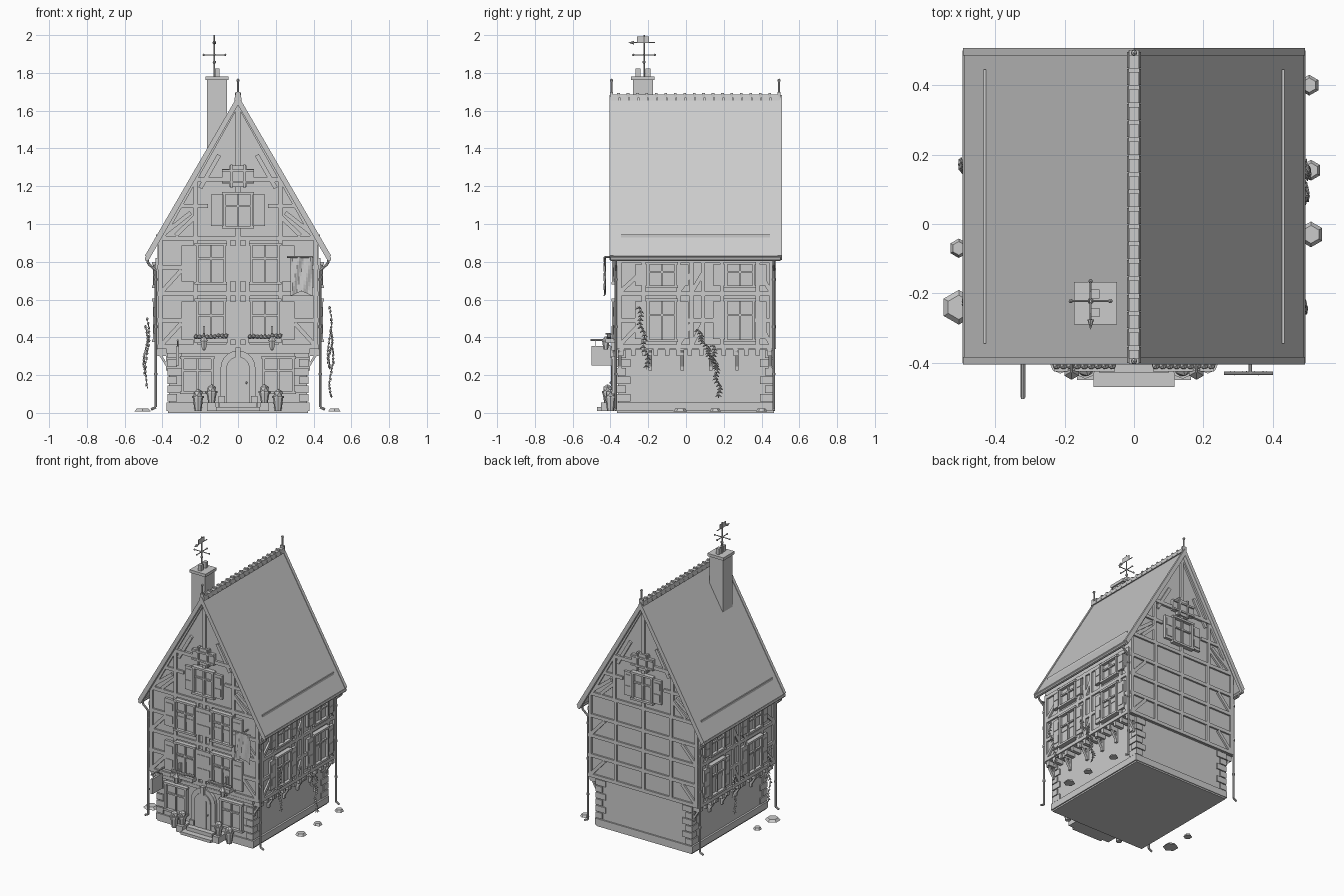
import bpy, bmesh, math, random
from mathutils import Matrix, Vector

random.seed(4)
if "Cube" in bpy.data.objects:
    bpy.data.objects.remove(bpy.data.objects["Cube"])

grey = bpy.data.materials.new("plain grey")
grey.use_nodes = True
GREY = (0.6, 0.6, 0.6, 1)
grey.diffuse_color = GREY
grey.node_tree.nodes["Principled BSDF"].inputs["Base Color"].default_value = GREY


# Wall frames: local axes are along the wall, out of the wall, up
def frame(along, out, origin):
    m = Matrix((along, out, (0, 0, 1))).transposed().to_4x4()
    m.translation = origin
    return m


WORLD = Matrix()
FRONT = frame((1, 0, 0), (0, -1, 0), (0, -0.365, 0))
BACK = frame((1, 0, 0), (0, 1, 0), (0, 0.465, 0))
LEFT = frame((0, 1, 0), (1, 0, 0), (0.425, 0, 0))
RIGHT = frame((0, 1, 0), (-1, 0, 0), (-0.425, 0, 0))


class Part:
    def __init__(self, name, m=WORLD):
        self.name, self.m, self.bm = name, m, bmesh.new()

    def box(self, u0, u1, n0, n1, z0, z1, local=WORLD):
        m = Matrix.Translation(((u0 + u1) / 2, (n0 + n1) / 2, (z0 + z1) / 2))
        s = Matrix.Diagonal((u1 - u0, n1 - n0, z1 - z0, 1))
        bmesh.ops.create_cube(self.bm, size=1, matrix=self.m @ local @ m @ s)
        return self

    # straight timber lying on a wall between two (along, up) points
    def bar(self, p, q, w=0.022, d=0.012):
        a, b = Vector(p), Vector(q)
        t = b - a
        r = Matrix.Translation((a.x, 0, a.y)) @ Matrix.Rotation(-math.atan2(t.y, t.x), 4, 'Y')
        return self.box(0, t.length, -0.005, d, -w / 2, w / 2, r)

    def rod(self, p, q, r1, r2=None, n=8):
        a, b = self.m @ Vector(p), self.m @ Vector(q)
        t = b - a
        m = Matrix.Translation((a + b) / 2) @ t.to_track_quat('Z', 'Y').to_matrix().to_4x4()
        bmesh.ops.create_cone(self.bm, cap_ends=True, segments=n, radius1=r1,
                              radius2=r1 if r2 is None else r2, depth=t.length, matrix=m)
        return self

    def ball(self, p, r):
        bmesh.ops.create_icosphere(self.bm, subdivisions=1, radius=r,
                                   matrix=Matrix.Translation(self.m @ Vector(p)))
        return self

    # outline of (along, up) points pushed from depth n0 to n1
    def prism(self, pts, n0, n1):
        a, b = [[self.bm.verts.new(self.m @ Vector((u, n, z))) for u, z in pts] for n in (n0, n1)]
        self.bm.faces.new(a)
        self.bm.faces.new(b)
        for i in range(len(a)):
            j = (i + 1) % len(a)
            self.bm.faces.new((a[i], a[j], b[j], b[i]))
        return self

    def done(self):
        bmesh.ops.recalc_face_normals(self.bm, faces=self.bm.faces)
        me = bpy.data.meshes.new(self.name)
        self.bm.to_mesh(me)
        self.bm.free()
        me.materials.append(grey)
        bpy.context.collection.objects.link(bpy.data.objects.new(self.name, me))


# Walls and roof
Part("stone_base").box(-.365, .365, -.36, .46, .01, .34).done()
Part("plinth").box(-.378, .378, -.37, .47, .01, .055).done()
Part("upper_walls").prism([(-.425, .335), (.425, .335), (.425, .9), (0, 1.65), (-.425, .9)], -.365, .465).done()
Part("roof").prism([(0, 1.675), (.49, .83), (.48, .812), (0, 1.64), (-.48, .812), (-.49, .83)], -.4, .5).done()
barge = Part("bargeboards")
for y in (-.405, .485):
    barge.prism([(0, 1.682), (.493, .832), (.472, .81), (0, 1.63), (-.472, .81), (-.493, .832)], y, y + .022)
barge.done()
ridge = Part("ridge_tiles")
for i in range(18):
    y = -.4 + i * .05
    ridge.prism([(-.02, 1.655), (-.014, 1.685), (.014, 1.685), (.02, 1.655)], y, y + .046)
    ridge.box(-.016, .016, y + .036, y + .05, 1.67, 1.693)
ridge.done()
finial = Part("ridge_finials")
for y in (-.395, .493):
    finial.box(-.014, .014, y - .008, y + .008, 1.66, 1.7).rod((0, y, 1.69), (0, y, 1.755), .005).ball((0, y, 1.76), .01)
finial.done()
guard = Part("snow_guards")
for s in (-1, 1):
    guard.box(s * .43 - .003, s * .43 + .003, -.345, .445, .915, .945)
guard.done()

# Corner stones on the base
quoin = Part("corner_stones")
for sx in (-1, 1):
    for cy, sy in ((-.368, 1), (.468, -1)):
        for k in range(6):
            a, b = (.075, .05) if k % 2 else (.05, .075)
            x, z = sx * .373, .06 + k * .046
            quoin.box(min(x, x - sx * a), max(x, x - sx * a), min(cy, cy + sy * b), max(cy, cy + sy * b), z, z + .04)
quoin.done()

# Timber framing of the gable ends
for name, m, posts, rails in (
        ("front_timbers", FRONT, (.412, .225, .052), (.35, .49, .63, .77, .925)),
        ("back_timbers", BACK, (.412, .215), (.35, .49, .63, .77, .925))):
    t = Part(name, m)
    for z in rails:
        t.bar((-.425, z), (.425, z), .024)
    t.bar((0, .34), (0, 1.64), .024)
    t.bar((-.235, 1.235), (.235, 1.235), .024, .016)
    for s in (-1, 1):
        for x in posts:
            t.bar((s * x, .34), (s * x, .93))
        t.bar((s * .41, .355), (s * .3, .475))
        t.bar((s * .41, .635), (s * .3, .755))
        t.bar((s * .4, .93), (s * .01, 1.625), .024)
        t.bar((s * .225, .93), (s * .225, 1.23))
        t.bar((s * .1, 1.365), (s * .2, 1.19))
        t.bar((s * .16, 1.095), (s * .3, 1.095))
        t.bar((s * .41, .935), (s * .25, 1.06))
        t.bar((s * .225, 1.04), (s * .33, .94))
    t.done()

# Timber framing, jetty brackets and joist ends of the long sides
for name, m in (("left_side", LEFT), ("right_side", RIGHT)):
    t = Part(name + "_timbers", m)
    for z in (.35, .49, .63, .805):
        t.bar((-.365, z), (.465, z), .024)
    for y in (-.353, -.225, -.04, .03, .09, .19, .38, .453):
        t.bar((y, .34), (y, .82))
    for a, b in ((-.35, -.24), (.45, .39), (.03, .09), (-.04, .03)):
        t.bar((a, .36), (b, .475)).bar((a, .64), (b, .74))
    t.done()
    j = Part(name + "_jetty", m)
    for k in range(14):
        y = -.34 + k * .06
        j.box(y - .012, y + .012, -.06, .005, .305, .345)
    for y in (-.35, -.19, -.02, .13, .27, .445):
        j.box(y - .009, y + .009, -.06, -.045, .225, .34)
        j.prism([(y - .009, .335), (y + .009, .335), (y + .009, .3), (y - .009, .3)], -.05, 0)
        turn = Matrix.Translation((y, -.052, .245)) @ Matrix.Rotation(math.radians(-32), 4, 'X')
        j.box(-.009, .009, -.006, .006, 0, .1, turn)
    j.done()


# Windows with glazing bars and shutters
def window(w, u, z0, z1, hw=.075, shutter=.0, n=0.0):
    b = .014
    w.box(u - hw, u + hw, n, n + .008, z0, z1)
    for s in (-1, 1):
        e = u + s * (hw - b / 2)
        w.box(e - b / 2, e + b / 2, n, n + .026, z0, z1)
        if shutter:
            c = u + s * (hw + shutter / 2 + .002)
            w.box(c - shutter / 2, c + shutter / 2, n, n + .018, z0 + .015, z1 - .015)
            for k in (.3, .7):
                z = z0 + (z1 - z0) * k
                w.box(c - shutter * .35, c + shutter * .35, n, n + .022, z - .025, z + .025)
    for z in (z0, z1 - b):
        w.box(u - hw - .006, u + hw + .006, n, n + .03, z, z + b)
    w.box(u - .005, u + .005, n, n + .02, z0, z1)
    zt = z0 + (z1 - z0) * .62
    w.box(u - hw, u + hw, n, n + .02, zt - .005, zt + .005)


w = Part("front_windows", FRONT)
for s in (-1, 1):
    window(w, s * .143, .68, .9, .08, .075)
    window(w, s * .143, .37, .605, .08, .075)
    window(w, s * .215, .1, .3, .085)
w.done()
for name, m in (("left_side_windows", LEFT), ("right_side_windows", RIGHT)):
    w = Part(name, m)
    for y in (-.128, .285):
        window(w, y, .66, .8, .08, .06)
        window(w, y, .375, .605, .08, .06)
    w.done()
for name, m in (("front_gable_window", FRONT), ("back_gable_window", BACK)):
    w = Part(name, m)
    window(w, 0, .975, 1.17, .08, .062)
    w.box(-.045, .045, 0, .022, 1.195, 1.31).box(-.085, .085, 0, .02, 1.215, 1.29)
    for s in (-1, 1):
        w.box(s * .035 - .006, s * .035 + .006, 0, .032, 1.19, 1.315)
        w.box(-.085, .085, 0, .03, 1.252 + s * .03 - .006, 1.252 + s * .03 + .006)
    w.done()

# Flower boxes below the lower front windows
f = Part("flower_boxes", FRONT)
for s in (-1, 1):
    f.box(s * .143 - .088, s * .143 + .088, .02, .06, .37, .395)
    for k in range(9):
        f.ball((s * .143 - .08 + k * .02, .042, .402 + random.uniform(0, .008)), .013)
f.done()

# Arched doorway, steps and blocks
def arch(hw, zs, n=10):
    top = [(hw * math.cos(math.pi * i / n), zs + hw * math.sin(math.pi * i / n)) for i in range(n + 1)]
    return [(hw, .03)] + top + [(-hw, .03)]


d = Part("doorway", FRONT)
d.prism(arch(.092, .238), 0, .022).prism(arch(.062, .235), .0, .03)
for x in (-.03, 0, .03):
    d.box(x - .002, x + .002, .02, .033, .05, .25)
d.box(-.014, .014, 0, .036, .29, .345).ball((.045, .034, .16), .007)
for s in (-1, 1):
    d.box(s * .085 - .017, s * .085 + .017, 0, .03, .03, .09)
d.done()
Part("door_steps").box(-.117, .117, -.47, -.36, .01, .03).box(-.1, .1, -.43, -.36, .03, .055).done()
blocks = Part("step_blocks")
for s in (-1, 1):
    blocks.box(s * .14 - .024, s * .14 + .024, -.45, -.36, .01, .055)
blocks.done()
Part("base_moulding", FRONT).box(-.378, .378, -.01, .014, .315, .338).done()

# Potted plants and wall lamps
p = Part("flower_pots")
for s in (-1, 1):
    for x, y, z in ((.14, -.415, .055), (.212, -.4, .01)):
        h = .05 if x < .2 else .07
        p.rod((s * x, y, z), (s * x, y, z + h), .018, .027).rod((s * x, y, z + h), (s * x, y, z + h + .01), .031)
        p.ball((s * x, y, z + h + .02), .027)
p.done()
lamp = Part("wall_lamps", FRONT)
for s in (-1, 1):
    x = s * .18
    lamp.box(x - .006, x + .006, 0, .03, .33, .46).rod((x, .01, .42), (x, .06, .42), .004)
    lamp.rod((x, .06, .335), (x, .06, .38), .012, .019, 6).rod((x, .06, .38), (x, .06, .405), .024, .004, 6)
lamp.done()

# Hanging sign and banner
sign = Part("hanging_sign")
sign.rod((-.32, -.36, .385), (-.32, -.505, .385), .005).rod((-.32, -.365, .32), (-.32, -.44, .385), .004)
sign.box(-.327, -.313, -.5, -.39, .25, .355)
for y in (-.48, -.41):
    sign.rod((-.32, y, .35), (-.32, y, .385), .002)
sign.done()
ban = Part("banner")
ban.rod((.26, -.43, .825), (.4, -.43, .825), .005).rod((.335, -.36, .825), (.335, -.43, .825), .005)
grid = [[ban.bm.verts.new((.277 + i * .0118, -.43 + .006 * math.sin(i * 1.2 + j * .5),
                           .825 - j * (.02 + .003 * abs(i - 5) / 5))) for j in range(10)] for i in range(11)]
for i in range(10):
    for j in range(9):
        ban.bm.faces.new((grid[i][j], grid[i + 1][j], grid[i + 1][j + 1], grid[i][j + 1]))
ban.done()

# Gutters and downpipes
g = Part("gutters_and_downpipes")
for s in (-1, 1):
    g.rod((s * .482, -.4, .815), (s * .482, .5, .815), .012)
    for y in (-.372, .465):
        path = [(.48, .81), (.475, .79), (.435, .755), (.435, .03), (.46, .018)]
        for a, b in zip(path, path[1:]):
            g.rod((s * a[0], y, a[1]), (s * b[0], y, b[1]), .007)
        for z in (.2, .45, .7):
            g.rod((s * .435, y, z), (s * .435, y, z + .012), .01)
g.done()

# Chimney and weather vane
c = Part("chimney").box(-.163, -.059, -.28, -.176, 1.2, 1.765)
c.box(-.173, -.049, -.29, -.167, 1.762, 1.782)
for y in (-.202, -.255):
    c.box(-.123, -.099, y - .013, y + .013, 1.78, 1.823)
c.done()
v = Part("weather_vane")
X, Y = -.125, -.222
v.rod((X, Y, 1.78), (X, Y, 2), .004).ball((X, Y, 1.857), .01)
v.rod((X - .057, Y, 1.895), (X + .057, Y, 1.895), .003).rod((X, Y - .057, 1.895), (X, Y + .057, 1.895), .003)
for s in (-1, 1):
    v.ball((X + s * .057, Y, 1.895), .007).ball((X, Y + s * .057, 1.895), .007)
v.rod((X, -.3, 1.96), (X, -.165, 1.96), .003).rod((X, -.275, 1.96), (X, -.305, 1.96), .01, 0)
v.box(X - .002, X + .002, -.26, -.195, 1.962, 1.992).done()

# Climbing vines made of a stem and leaves
vines = Part("climbing_vines")
for x, ya, za, yb, zb in ((.485, -.25, .56, -.2, .23), (.49, .06, .44, .17, .23), (.495, .14, .36, .18, .08),
                          (-.48, -.25, .5, -.22, .13), (-.49, .16, .46, .17, .2)):
    pts = [Vector((x + .01 * math.sin(i * .4), ya + (yb - ya) * i / 16 + .008 * math.sin(i * 1.1),
                   za + (zb - za) * i / 16)) for i in range(17)]
    for a, b in zip(pts, pts[1:]):
        vines.rod(a, b, .002, n=4)
        for s in (-1, 1):
            tip = a + Vector((random.uniform(-.006, .006), s * .016, -.012))
            vines.rod(a, tip, .007, .001, n=4)
vines.done()

# Flat stones on the ground
stones = Part("ground_stones")
for x, y, r in ((.505, .4, .03), (.51, .155, .03), (.51, -.03, .037), (-.505, -.07, .028), (-.505, -.24, .05)):
    stones.rod((x, y, .008), (x, y, .024), r, r * .7, n=6)
stones.done()
Part("ground_sill").box(-.37, .37, -.365, .465, 0, .012).done()
